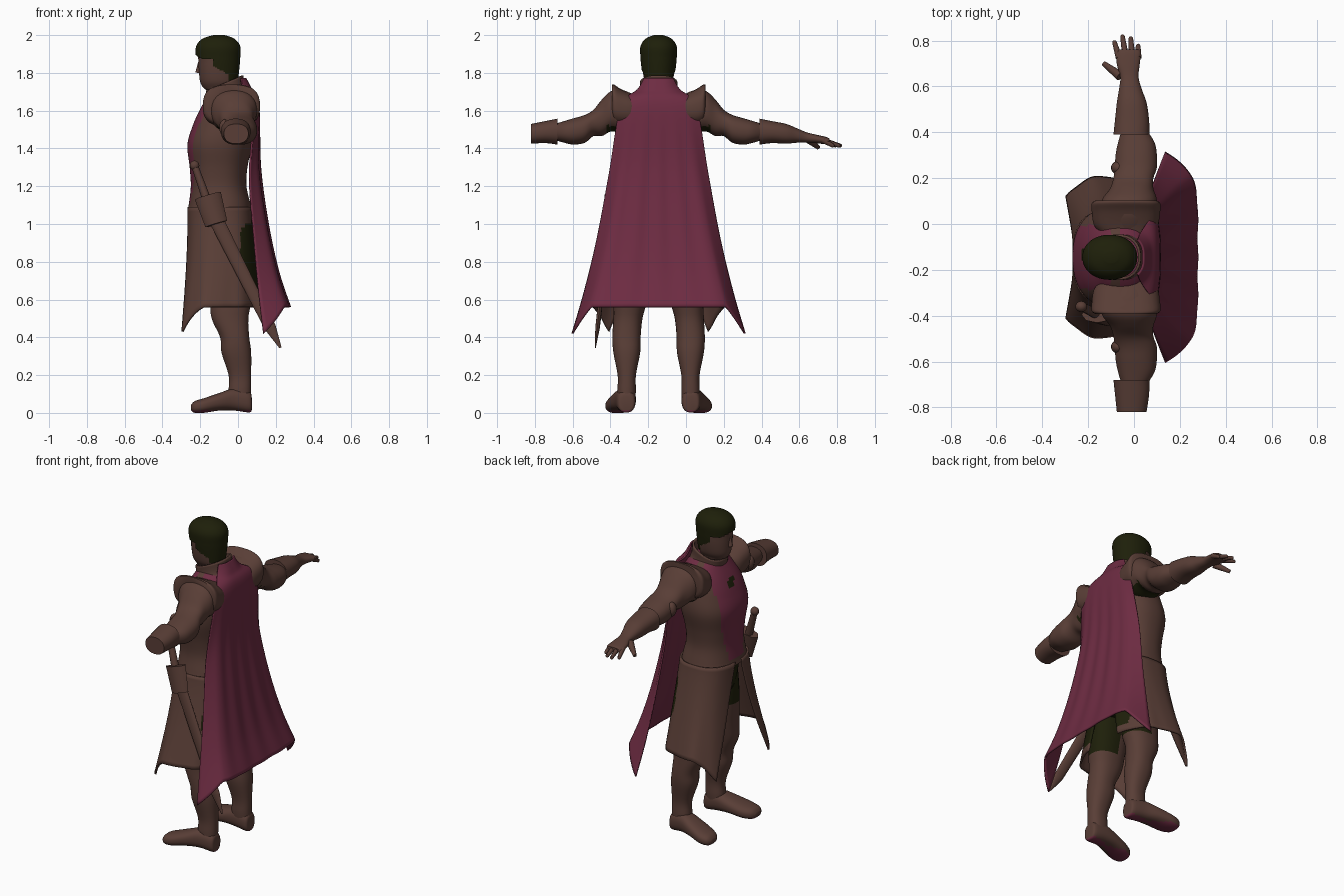
import bpy, bmesh, math
from mathutils import Vector, Matrix

if "Cube" in bpy.data.objects:
    bpy.data.objects.remove(bpy.data.objects["Cube"])

MID = -0.145  # y of the body's middle plane


def material(name, rgb):
    m = bpy.data.materials.new(name)
    m.diffuse_color = (*rgb, 1)
    m.use_nodes = True
    m.node_tree.nodes["Principled BSDF"].inputs["Base Color"].default_value = m.diffuse_color
    return m


MATS = [material("brown leather", (0.1, 0.048, 0.037)),
        material("wine cloth", (0.155, 0.025, 0.055)),
        material("dark green", (0.013, 0.014, 0.003))]
BROWN, WINE, DARK = 0, 1, 2


def finish(name, bm, rule=BROWN, angle=50):
    bmesh.ops.recalc_face_normals(bm, faces=bm.faces)
    for f in bm.faces:
        f.material_index = rule(f.calc_center_median()) if callable(rule) else rule
    me = bpy.data.meshes.new(name)
    bm.to_mesh(me)
    bm.free()
    ob = bpy.data.objects.new(name, me)
    ob.location.y = MID
    for m in MATS:
        me.materials.append(m)
    bpy.context.collection.objects.link(ob)
    bpy.context.view_layer.objects.active = ob
    ob.select_set(True)
    bpy.ops.object.shade_smooth_by_angle(angle=math.radians(angle))
    ob.select_set(False)
    return ob


def refine(rows, steps=4):
    """Smooth in-between rows through the given ones."""
    out = []
    for i in range(len(rows) - 1):
        a, b, c, d = (rows[max(0, min(len(rows) - 1, i + k))] for k in (-1, 0, 1, 2))
        for s in range(steps):
            t = s / steps
            out.append([q + t * (r - p) / 2 + t * t * (2 * p - 5 * q + 4 * r - d_) / 2
                        + t ** 3 * (3 * q - p - 3 * r + d_) / 2
                        for p, q, r, d_ in zip(a, b, c, d)])
    return out + [list(rows[-1])]


def spow(v, e):
    return math.copysign(abs(v) ** e, v)


def loft(name, rows, rule=BROWN, axis="z", side=1, power=2.3, n=28, tilt=0, cut=None, caps=True, steps=4):
    """Rows are (position on axis, min, max, min, max) of rounded cross-sections."""
    bm = bmesh.new()
    rings = []
    for a, p0, p1, q0, q1 in refine(rows, steps):
        ring = []
        for i in range(n):
            t = 2 * math.pi * (i + .5) / n
            p = (p0 + p1) / 2 + (p1 - p0) / 2 * spow(math.cos(t), 2 / power)
            q = (q0 + q1) / 2 + (q1 - q0) / 2 * spow(math.sin(t), 2 / power)
            x, y, z = {"z": (p, q, a + tilt * p), "y": (p, a, q), "x": (a, p, q)}[axis]
            ring.append(bm.verts.new((x, y * side, z)))
        rings.append(ring)
    for r, s in zip(rings, rings[1:]):
        for i in range(n):
            bm.faces.new((r[i], r[(i + 1) % n], s[(i + 1) % n], s[i]))
    if caps:
        bm.faces.new(rings[0])
        bm.faces.new(rings[-1])
    if cut:
        gone = [f for f in bm.faces if cut(f.calc_center_median())]
        bmesh.ops.delete(bm, geom=gone, context="FACES")
    return finish(name, bm, rule)


def sheet(name, fn, nu, nv, rule, thick):
    """Cloth surface from a function of two 0..1 parameters."""
    bm = bmesh.new()
    g = [[bm.verts.new(fn(i / nu, j / nv)) for i in range(nu + 1)] for j in range(nv + 1)]
    for j in range(nv):
        for i in range(nu):
            bm.faces.new((g[j][i], g[j][i + 1], g[j + 1][i + 1], g[j + 1][i]))
    mod = finish(name, bm, rule).modifiers.new("thickness", "SOLIDIFY")
    mod.thickness = thick
    mod.offset = 0


def rod(name, p, q, r1, r2, rule=BROWN, flat=1, n=12):
    p, q = Vector(p), Vector(q)
    d = q - p
    bm = bmesh.new()
    bmesh.ops.create_cone(bm, cap_ends=True, segments=n, radius1=r1, radius2=r2, depth=d.length)
    z = d.normalized()
    y = Vector((0, 1, 0)) if abs(z.y) < .9 else Vector((0, 0, 1))
    y = (y - z * y.dot(z)).normalized()
    rot = Matrix((y.cross(z), y, z)).transposed().to_4x4()
    bm.transform(Matrix.Translation((p + q) / 2) @ rot @ Matrix.Diagonal((1, flat, 1, 1)))
    return finish(name, bm, rule)


def ball(name, c, r, rule=BROWN):
    bm = bmesh.new()
    bmesh.ops.create_uvsphere(bm, u_segments=14, v_segments=8, radius=1)
    bm.transform(Matrix.Translation(c) @ Matrix.Diagonal((*r, 1)))
    return finish(name, bm, rule)


def sym(z, x0, x1, h):
    return (z, x0, x1, -h, h)


# Head, nose and short hair
loft("head", [sym(1.64, -.13, .02, .07), sym(1.695, -.135, 0, .07), sym(1.715, -.178, -.01, .055),
              sym(1.75, -.2, 0, .073), sym(1.80, -.207, .002, .083), sym(1.86, -.21, .005, .088),
              sym(1.93, -.21, .003, .088), sym(1.98, -.16, -.05, .05)], power=2.1)
rod("nose", (-.21, 0, 1.80), (-.204, 0, 1.86), .016, .006)
loft("hair", [sym(1.76, -.19, 0, .08), sym(1.82, -.215, .007, .09), sym(1.88, -.223, .012, .096),
              sym(1.94, -.222, .012, .096), sym(1.98, -.19, -.018, .07), sym(2.0, -.13, -.07, .025)],
     DARK, power=2.1, n=72, steps=8,
     cut=lambda c: c.z < 1.79 - .6 * min(0, c.x + .05) and c.x < -.05 or c.x < -.13 and c.z < 1.87)


# Torso with a coloured front panel and clasp
def torso_rule(c):
    if c.x < -.12 and abs(c.y + (c.z - 1.58) * .6) < .03 and 1.545 < c.z < 1.605:
        return DARK
    if c.x < -.1 and abs(c.y) < .065 + .075 * min(1, max(0, (c.z - 1.1) / .3)) and c.z > 1.11:
        return WINE
    return WINE if c.z > 1.58 and abs(c.y) < .13 and c.x > -.06 else BROWN


loft("torso", [sym(1.07, -.268, .07, .205), sym(1.11, -.26, .065, .195), sym(1.2, -.25, .045, .18),
               sym(1.3, -.256, .05, .19), sym(1.42, -.268, .075, .215), sym(1.52, -.24, .09, .21),
               sym(1.6, -.205, .09, .19), sym(1.67, -.165, .06, .14), sym(1.71, -.14, .03, .09)],
     torso_rule, n=64, steps=6)
loft("collar", [sym(1.68, -.17, .045, .115), sym(1.72, -.165, .035, .1), sym(1.775, -.17, .03, .1)],
     tilt=.4, caps=False).modifiers.new("thickness", "SOLIDIFY").thickness = .012
loft("hips", [sym(.78, -.12, .04, .08), sym(.86, -.18, .07, .16), sym(1.0, -.21, .06, .185),
              sym(1.1, -.22, .05, .18)], DARK)

# Limbs on both sides; the left forearm ends at the cuff
for s, tag in ((1, "right"), (-1, "left")):
    loft(tag + "_shoulder_pad", [(.10, -.14, .08, 1.54, 1.675), (.14, -.175, .105, 1.52, 1.688),
                                 (.2, -.185, .115, 1.515, 1.715), (.235, -.185, .115, 1.525, 1.738),
                                 (.247, -.17, .1, 1.54, 1.738)], axis="y", side=s, power=2.7)
    loft(tag + "_sleeve", [(.1, -.13, .08, 1.49, 1.67), (.19, -.145, .095, 1.48, 1.71),
                           (.25, -.14, .1, 1.49, 1.705), (.3, -.105, .085, 1.465, 1.66),
                           (.345, -.09, .085, 1.465, 1.605), (.39, -.085, .1, 1.43, 1.578),
                           (.45, -.08, .1, 1.42, 1.56), (.5, -.07, .09, 1.43, 1.545),
                           (.55, -.055, .06, 1.445, 1.53)],
         lambda c: DARK if c.z < 1.52 and abs(c.y) < .27 else BROWN, axis="y", side=s)
    ball(tag + "_elbow_guard", (-.07, s * .39, 1.51), (.03, .03, .045))
    cuff = [(.535, -.09, .068, 1.42, 1.558), (.60, -.083, .066, 1.428, 1.545),
            (.675, -.075, .055, 1.425, 1.53)]
    if s > 0:
        cuff += [(.73, -.066, .035, 1.43, 1.508), (.785, -.06, .02, 1.43, 1.485),
                 (.84, -.075, .025, 1.427, 1.472), (.89, -.075, .03, 1.422, 1.46),
                 (.905, -.065, .02, 1.428, 1.452)]
    loft(tag + "_forearm", cuff, axis="y", side=s)
    loft(tag + "_leg", [(1.0, -.17, .06, .03, .18), (.8, -.17, .075, .03, .21), (.6, -.15, .07, .06, .235),
                        (.5, -.14, .055, .085, .24), (.4, -.095, .06, .095, .245),
                        (.32, -.088, .07, .097, .24), (.2, -.05, .07, .12, .217),
                        (.12, -.05, .07, .12, .218), (.05, -.05, .068, .125, .215)],
         lambda c: DARK if c.z > .56 and (c.x > -.05 or c.z > .75) else BROWN, side=s)
    loft(tag + "_boot", [(.073, .145, .2, .015, .08), (.06, .125, .218, .002, .115),
                         (-.02, .12, .235, .012, .13),
                         (-.1, .125, .262, .012, .105), (-.18, .14, .282, 0, .078),
                         (-.23, .165, .275, 0, .062), (-.25, .195, .25, .015, .04)],
         lambda c: WINE if c.z < .014 else BROWN, axis="x", side=s, power=2.5)

# Open hand
for x0, x1, tip in ((-.065, -.085, .945), (-.036, -.05, .97), (-.008, -.014, .962), (.018, .018, .93)):
    rod("finger", (x0, .87, 1.443), (x1, tip - .008, 1.415), .015, .01)
    ball("fingertip", (x1, tip - .01, 1.415), (.01, .011, .01))
rod("thumb", (-.06, .79, 1.45), (-.132, .845, 1.405), .022, .011)


# Coat skirt halves, open in front and behind, with dark rear lining
def skirt(s):
    def fn(u, t):
        start, end = .08 + .67 * t, math.pi - .1 - .2 * t
        phi = start + (end - start) * u
        x0, x1 = -.262 - .08 * t * t, .067 + .05 * t
        half = .2 + .145 * t ** 1.2 - .03 * t * max(0, -math.cos(phi))
        fold = 1 + .02 * t * math.cos(9 * phi)
        x = (x0 + x1) / 2 - (x1 - x0) / 2 * spow(math.cos(phi), .75)
        y = half * fold * math.sin(phi) ** .75
        hem = .56 - .13 * max(0, 1 - u / .3) ** 1.3
        return x, s * y, 1.09 + (hem - 1.09) * t
    return fn


def skirt_rule(c):
    edge = .01 + 1.2 * max(0, c.z - .97) + .4 * max(0, .8 - c.z)
    return DARK if .6 < c.z < 1.03 and c.x > edge else BROWN


for s, tag in ((1, "right"), (-1, "left")):
    sheet(tag + "_coat_skirt", skirt(s), 48, 24, skirt_rule, .012)

# Long cape with folds, wrapped sides and pointed lower corners
CAPE = refine([(1.77, .075, .015, .04), (1.71, .11, .03, .07), (1.62, .2, .085, .108),
               (1.3, .26, .062, .115), (1.0, .32, .085, .155), (.75, .385, .11, .21),
               (.56, .445, .135, .274)], 6)


def cape(u, t):
    z, half, edge, mid = CAPE[round(t * (len(CAPE) - 1))]
    s = 2 * u - 1
    low = max(0, (1.6 - z) / 1.04)
    x = mid - (mid - edge) * abs(s) ** (3 + 4 * low) + .012 * low * (1 - low * .85) * math.cos(s * 17)
    drop = .14 * low * max(0, (abs(s) - .8) / .2) ** 1.2
    return x, s * half * (1 + .18 * drop), z - drop


sheet("cape", cape, 80, len(CAPE) - 1, WINE, .01)

# Sheathed sword with its hanger block on the left hip
top, guard, tip = Vector((-.23, -.215, 1.31)), Vector((-.155, -.25, 1.1)), Vector((.225, -.335, .345))
ball("sword_pommel", top, (.026, .024, .026))
rod("sword_grip", top, guard, .018, .024)
rod("sword_hanger", guard + Vector((-.005, 0, .05)), guard + Vector((.04, -.02, -.1)), .072, .06, flat=.5, n=8)
knee = guard.lerp(tip, .86)
rod("scabbard", guard, knee, .04, .03, flat=.4)
rod("scabbard_tip", knee, tip, .03, .006, flat=.4)
